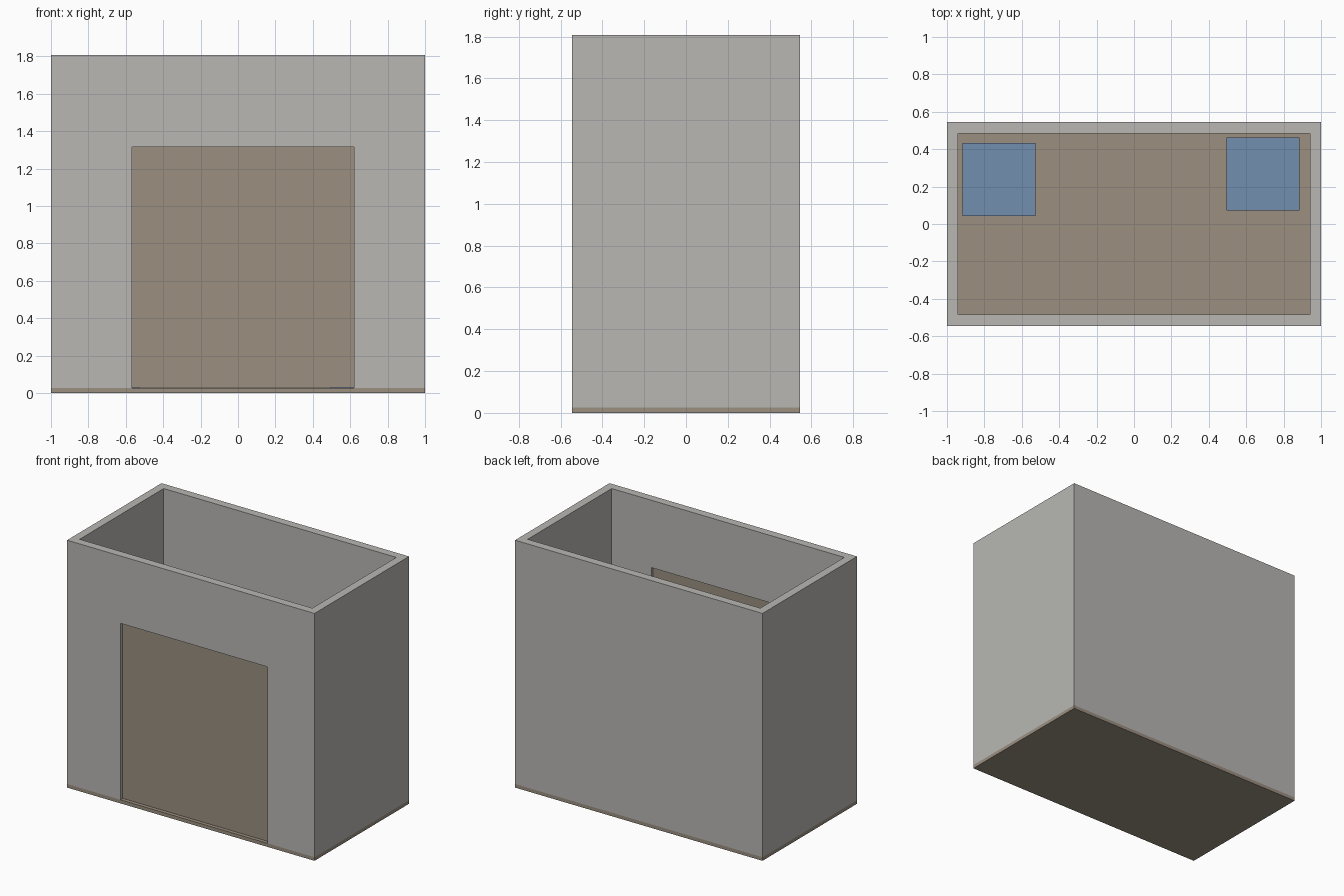
import bpy

if "Cube" in bpy.data.objects:
    bpy.data.objects.remove(bpy.data.objects["Cube"])


def material(name, color):
    m = bpy.data.materials.new(name)
    m.diffuse_color = (*color, 1.0)
    m.use_nodes = True
    m.node_tree.nodes["Principled BSDF"].inputs["Base Color"].default_value = m.diffuse_color
    return m


GREY = material("wall_grey", (0.479, 0.474, 0.451))
BROWN = material("wood_brown", (0.328, 0.275, 0.216))
BLUE = material("crate_blue", (0.165, 0.275, 0.429))


def box(name, x, y, z, mat):
    """Box given by its (min, max) range on each axis."""
    bpy.ops.mesh.primitive_cube_add(size=1)
    ob = bpy.context.object
    ob.name = name
    for v in ob.data.vertices:
        v.co = [r[0] if c < 0 else r[1] for c, r in zip(v.co, (x, y, z))]
    ob.data.materials.append(mat)
    return ob


def cut(target, cutter):
    cutter.hide_render = True
    mod = target.modifiers.new("cut", 'BOOLEAN')
    mod.operation = 'DIFFERENCE'
    mod.solver = 'EXACT'
    mod.object = cutter
    bpy.context.view_layer.objects.active = target
    bpy.ops.object.modifier_apply(modifier=mod.name)
    bpy.data.objects.remove(cutter)


W, D, H = 1.0, 0.545, 1.807   # half width, half depth, height
T, FLOOR = 0.06, 0.026        # wall thickness, floor thickness
DOOR_X, DOOR_TOP = (-0.567, 0.62), 1.315

# Floor slab
box("floor", (-W, W), (-D, D), (0, FLOOR), BROWN)

# Open-topped walls with a doorway in the front
walls = box("walls", (-W, W), (-D, D), (FLOOR, H), GREY)
cut(walls, box("room_cutter", (-W + T, W - T), (-D + T, D - T), (-0.5, H + 0.5), GREY))
cut(walls, box("doorway_cutter", DOOR_X, (-D - 0.2, -D + T + 0.2), (-0.5, DOOR_TOP), GREY))

# Thin door set in the middle of the wall thickness
box("door", DOOR_X, (-D + 0.02, -D + 0.04), (FLOOR + 0.004, DOOR_TOP), BROWN)

# Two crates standing on the floor near the back wall
S = 0.39
for name, x, y in (("left_crate", -0.917, 0.043), ("right_crate", 0.495, 0.073)):
    box(name, (x, x + S), (y, y + S), (FLOOR, FLOOR + S), BLUE)
